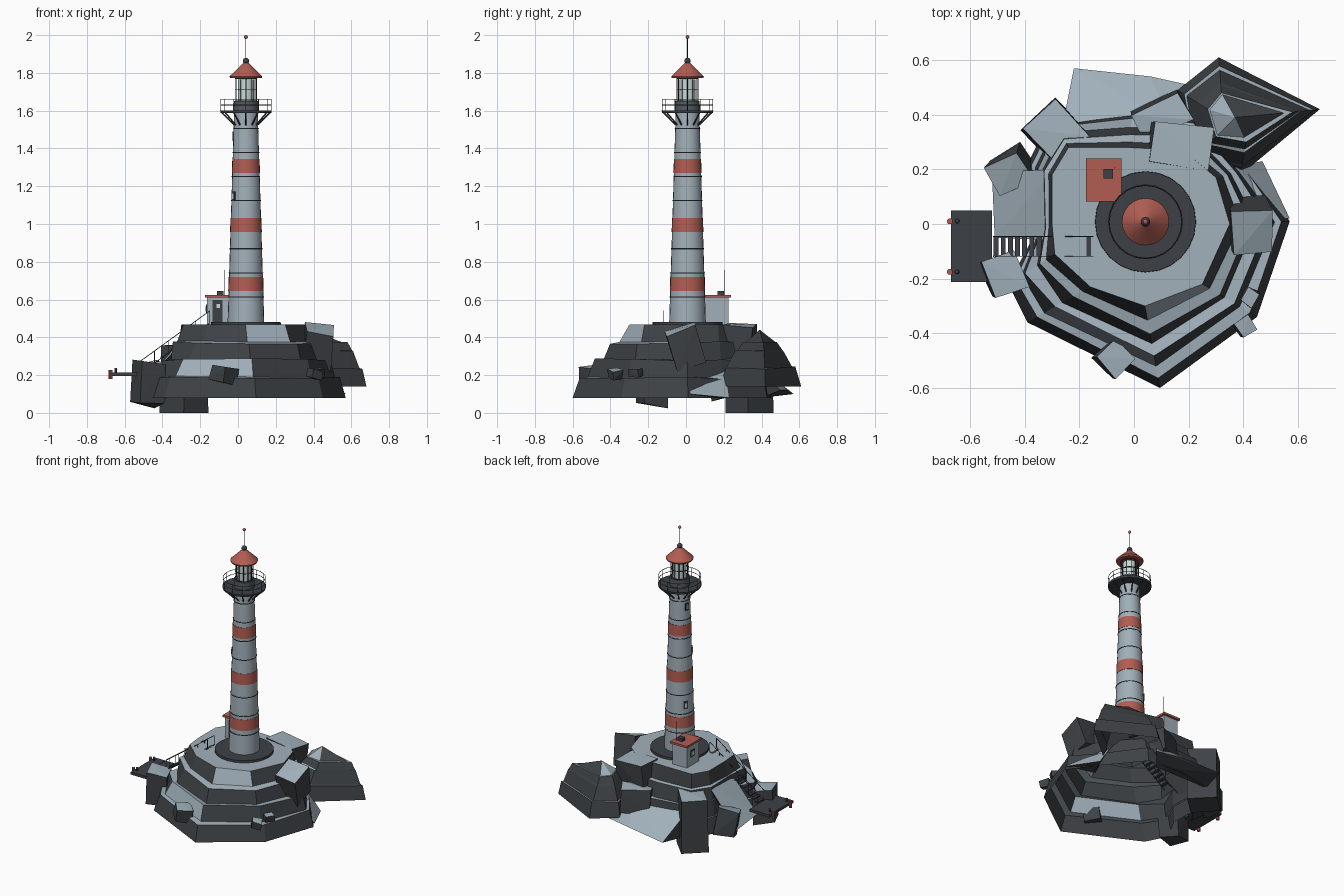
import bpy, bmesh, math, random
from mathutils import Vector, Euler

if "Cube" in bpy.data.objects:
    bpy.data.objects.remove(bpy.data.objects["Cube"], do_unlink=True)


def material(name, r, g, b):
    m = bpy.data.materials.new(name)
    m.use_nodes = True
    m.diffuse_color = (r, g, b, 1)
    m.node_tree.nodes["Principled BSDF"].inputs["Base Color"].default_value = (r, g, b, 1)
    return m


DARK_ROCK = material("dark rock", .048, .054, .06)
LIGHT_ROCK = material("light rock", .36, .44, .5)
PAINT = material("tower paint", .36, .43, .48)
RED = material("faded red", .44, .11, .085)
METAL = material("dark metal", .045, .051, .06)
SLATE = material("slate grey", .085, .1, .115)
GLASS = material("pale glass", .58, .7, .68)
TX, TY = .042, .008  # tower axis


def finish(name, bm, *mats):
    me = bpy.data.meshes.new(name)
    bm.to_mesh(me)
    bm.free()
    ob = bpy.data.objects.new(name, me)
    bpy.context.collection.objects.link(ob)
    for m in mats:
        me.materials.append(m)
    return ob


def named(name, mat, smooth=True):
    ob = bpy.context.object
    ob.name = name
    ob.data.materials.append(mat)
    if smooth:
        bpy.ops.object.shade_smooth_by_angle(angle=math.radians(35))
    return ob


def frustum(name, z0, z1, r0, r1, mat, x=TX, y=TY, n=24):
    bpy.ops.mesh.primitive_cone_add(vertices=n, radius1=r0, radius2=r1, depth=z1 - z0,
                                    location=(x, y, (z0 + z1) / 2))
    return named(name, mat)


def ring(name, z, r, thick, mat):
    bpy.ops.mesh.primitive_torus_add(major_radius=r, minor_radius=thick, major_segments=24,
                                     minor_segments=6, location=(TX, TY, z))
    return named(name, mat)


def ball(name, loc, r, mat):
    bpy.ops.mesh.primitive_uv_sphere_add(segments=12, ring_count=8, radius=r, location=loc)
    return named(name, mat)


def box(name, loc, size, mat, turn=0):
    bpy.ops.mesh.primitive_cube_add(size=1, location=loc, rotation=(0, 0, turn))
    bpy.context.object.scale = size
    return named(name, mat, False)


def bars(name, pairs, r, mat):
    """Thin round bars between pairs of points, joined in one mesh."""
    bm = bmesh.new()
    for a, b in pairs:
        a, b = Vector(a), Vector(b)
        turn = (b - a).to_track_quat('Z', 'Y').to_matrix().to_4x4()
        turn.translation = (a + b) / 2
        bmesh.ops.create_cone(bm, cap_ends=True, segments=6, radius1=r, radius2=r,
                              depth=(b - a).length, matrix=turn)
    return finish(name, bm, mat)


def polar(r, a, z):
    return (TX + r * math.cos(a), TY + r * math.sin(a), z)


def color_by_slope(bm, limit):
    bm.normal_update()
    for f in bm.faces:
        f.material_index = 1 if f.normal.z > limit else 0


def hull(name, points):
    bm = bmesh.new()
    for p in points:
        bm.verts.new(p)
    res = bmesh.ops.convex_hull(bm, input=bm.verts)
    inside = [g for g in res["geom_interior"] if isinstance(g, bmesh.types.BMVert)]
    bmesh.ops.delete(bm, geom=inside, context='VERTS')
    bmesh.ops.recalc_face_normals(bm, faces=bm.faces)
    color_by_slope(bm, .55)
    return finish(name, bm, DARK_ROCK, LIGHT_ROCK)


def boulder(name, loc, size, rot=(0, 0, 0), seed=1, jitter=.07):
    rng = random.Random(seed)
    turn = Euler([math.radians(a) for a in rot])
    pts = []
    for i in range(8):
        p = Vector(((i & 1) - .5, (i >> 1 & 1) - .5, (i >> 2) - .5))
        p += Vector([rng.uniform(-jitter, jitter) for _ in range(3)])
        p = Vector([a * b for a, b in zip(p, size)])
        p.rotate(turn)
        p += Vector(loc)
        p.z = max(p.z, 0)
        pts.append(p)
    return hull(name, pts)


def terraces(name, outer, top, profile, seed, limit, pale=()):
    """Stepped open shell blending from an outer outline up to a top outline."""
    rng = random.Random(seed)
    bm = bmesh.new()
    rings = []
    for k, (f, z) in enumerate(profile):
        j = .022 if 0 < k < len(profile) - 1 else 0
        rings.append([bm.verts.new(Vector((*o, z)).lerp(Vector((*t, z)), f + rng.uniform(-j, j) * 2)
                                   + Vector((0, 0, rng.uniform(-j, j) * .4)))
                      for o, t in zip(outer, top)])
    n = len(outer)
    special = []
    for k in range(len(rings) - 1):
        for i in range(n):
            f = bm.faces.new((rings[k][i], rings[k][(i + 1) % n],
                              rings[k + 1][(i + 1) % n], rings[k + 1][i]))
            if (k, i) in pale:
                special.append(f)
    bm.faces.new(rings[-1])
    color_by_slope(bm, limit)
    for f in special:
        f.material_index = 1
    return finish(name, bm, DARK_ROCK, LIGHT_ROCK)


# Main island
terraces("island",
         [(.57, .01), (.43, .2), (.24, .43), (0, .45), (-.3, .4), (-.39, .22), (-.37, -.05),
          (-.46, -.22), (-.39, -.36), (.095, -.6), (.45, -.34)],
         [(.35, 0), (.3, .17), (.18, .27), (-.02, .28), (-.24, .28), (-.3, .18), (-.3, 0),
          (-.29, -.11), (-.16, -.23), (.04, -.3), (.25, -.22)],
         [(0, .08), (.12, .185), (.28, .19), (.4, .28), (.58, .285), (.7, .37), (.84, .373), (1, .467)],
         4, .5, pale={(2, 8), (6, 9)})

# Side crag, pale only on the near side of its peak
terraces("crag",
         [(.68, .42), (.31, .61), (.16, .49), (.2, .22), (.39, .18)],
         [(.58, .41), (.32, .48), (.27, .42), (.3, .32), (.41, .3)],
         [(0, .14), (.25, .24), (.33, .245), (.7, .33), (.76, .333), (1, .375)], 7, .86)
peak = hull("crag_peak", [(.59, .41, .36), (.32, .48, .37), (.27, .42, .37), (.3, .32, .37),
                          (.41, .3, .36), (.37, .39, .44)])
for face in peak.data.polygons:
    face.material_index = 1 if face.normal.x < 0 and face.normal.z > .5 else 0

# Sloping aprons
hull("back_apron", [(-.22, .57, .1), (.06, .54, .12), (.24, .5, .12), (.13, .38, .25),
                    (-.26, .37, .24), (-.25, .4, .08), (.15, .4, .08)])
hull("stair_side_apron", [(-.52, .19, .12), (-.51, -.05, .14), (-.29, -.06, .38),
                          (-.29, .2, .4), (-.4, .1, .1)])
hull("right_apron", [(.57, .02, .1), (.47, .23, .08), (.37, .21, .22), (.44, .02, .22),
                     (.4, .1, .08)])

# Boulders
boulder("back_boulder", (-.28, .335, .17), (.17, .18, .36), (0, 0, 42), 3, .06)
boulder("dock_boulder", (-.475, -.185, .155), (.13, .13, .23), (0, 3, 20), 5)
boulder("corner_boulder", (-.45, .2, .17), (.14, .12, .17), (8, -8, 30), 8)
boulder("right_boulder", (.42, 0, .35), (.15, .16, .2), (18, 6, 5), 9, .05)
boulder("ledge_boulder", (.165, .285, .385), (.22, .15, .16), (-4, 3, -8), 6, .05)
boulder("back_ledge_boulder", (.1, .4, .25), (.18, .1, .17), (6, 0, 25), 12)
boulder("front_boulder", (-.07, -.49, .2), (.105, .11, .085), (10, 8, 45), 11)
boulder("small_boulder_a", (.405, -.375, .205), (.055, .055, .045), (6, 10, 35), 13, .12)
boulder("small_boulder_b", (.42, -.265, .212), (.055, .05, .04), (6, 0, 60), 14, .12)

# Tower
frustum("foundation", .45, .482, .186, .184, METAL)


def tower_radius(z):
    return .097 + (z - .48) * (.064 - .097) / (1.54 - .48)


frustum("tower", .47, 1.59, tower_radius(.47), tower_radius(1.59), PAINT)
for i, z in enumerate((.645, .957, 1.27)):
    frustum(f"red_band_{i + 1}", z, z + .075, tower_radius(z) + .002,
            tower_radius(z + .075) + .002, RED)
for i in range(8):
    z = .614 + i * .1275
    if i != 3:
        ring(f"tower_ring_{i + 1}", z, tower_radius(z), .0032, METAL)
for i, (z, deg) in enumerate(((.8, 150), (1.147, 212), (1.465, 168))):
    a, r = math.radians(deg), tower_radius(z)
    box(f"tower_window_frame_{i + 1}", polar(r, a, z), (.008, .03, .05), METAL, a)
    box(f"tower_window_pane_{i + 1}", polar(r + .0045, a, z), (.002, .014, .03), GLASS, a)

# Gallery
angles = [i * math.tau / 12 for i in range(12)]
frustum("gallery_floor", 1.588, 1.602, .134, .137, METAL)
bars("gallery_brackets", [(polar(.063, a, 1.525), polar(.127, a, 1.59)) for a in angles], .0042, METAL)
bars("gallery_posts", [(polar(.133, a, 1.6), polar(.133, a, 1.66)) for a in angles], .0017, METAL)
for i, z in enumerate((1.63, 1.66)):
    ring(f"gallery_rail_{i + 1}", z, .133, .0017, METAL)

# Lantern
frustum("lantern_base", 1.6, 1.652, .066, .064, SLATE)
frustum("lantern_lens", 1.65, 1.765, .042, .042, GLASS)
bars("lantern_bars", [(polar(.056, a, 1.65), polar(.056, a, 1.778)) for a in angles], .0022, METAL)
for i, z in enumerate((1.655, 1.71, 1.77)):
    ring(f"lantern_hoop_{i + 1}", z, .056, .0022, METAL)
frustum("lantern_eave", 1.772, 1.782, .083, .087, RED)
frustum("lantern_roof", 1.782, 1.853, .086, .014, RED)
ball("roof_ball", (TX, TY, 1.863), .017, METAL)
bars("roof_mast", [((TX, TY, 1.87), (TX, TY, 1.985))], .0018, METAL)
ball("mast_tip", (TX, TY, 1.99), .01, RED)

# Hut
box("hut", (-.11, .16, .537), (.108, .13, .15), PAINT)
box("hut_roof", (-.11, .161, .618), (.13, .156, .014), RED)
box("hut_door", (-.108, .094, .54), (.052, .008, .115), METAL)
box("hut_door_window", (-.104, .089, .565), (.018, .005, .022), GLASS)
box("hut_window_frame", (-.165, .165, .55), (.008, .045, .045), METAL)
box("hut_window_pane", (-.17, .165, .55), (.004, .028, .028), GLASS)
box("roof_vent", (-.094, .184, .635), (.034, .034, .022), METAL)
bars("hut_aerial", [((-.07, .205, .62), (-.07, .205, .757))], .0017, METAL)

# Stairs and handrails
LOW, HIGH = Vector((-.515, 0, .21)), Vector((-.15, 0, .475))
for i in range(14):
    p = LOW.lerp(HIGH, (i + .4) / 14)
    box(f"step_{i + 1}", (p.x, -.082, p.z), (.018, .073, .008), METAL)
rails = []
for y in (-.046, -.118):
    off = Vector((0, y, 0))
    for h in (0, .065):
        rails.append((LOW + off + Vector((0, 0, h)), HIGH + off + Vector((0, 0, h))))
    for i in range(6):
        p = LOW.lerp(HIGH, i / 5) + off
        rails.append((p, p + Vector((0, 0, .065))))
bars("handrails", rails, .002, METAL)

# Dock
box("dock", (-.595, -.081, .204), (.15, .262, .018), METAL)
for i, y in enumerate((.01, -.175)):
    frustum(f"bollard_{i + 1}", .21, .228, .006, .006, METAL, -.647, y, 10)
    ball(f"bollard_cap_{i + 1}", (-.647, y, .231), .008, METAL)
    frustum(f"fender_{i + 1}", .18, .228, .011, .011, RED, -.674, y, 10)
